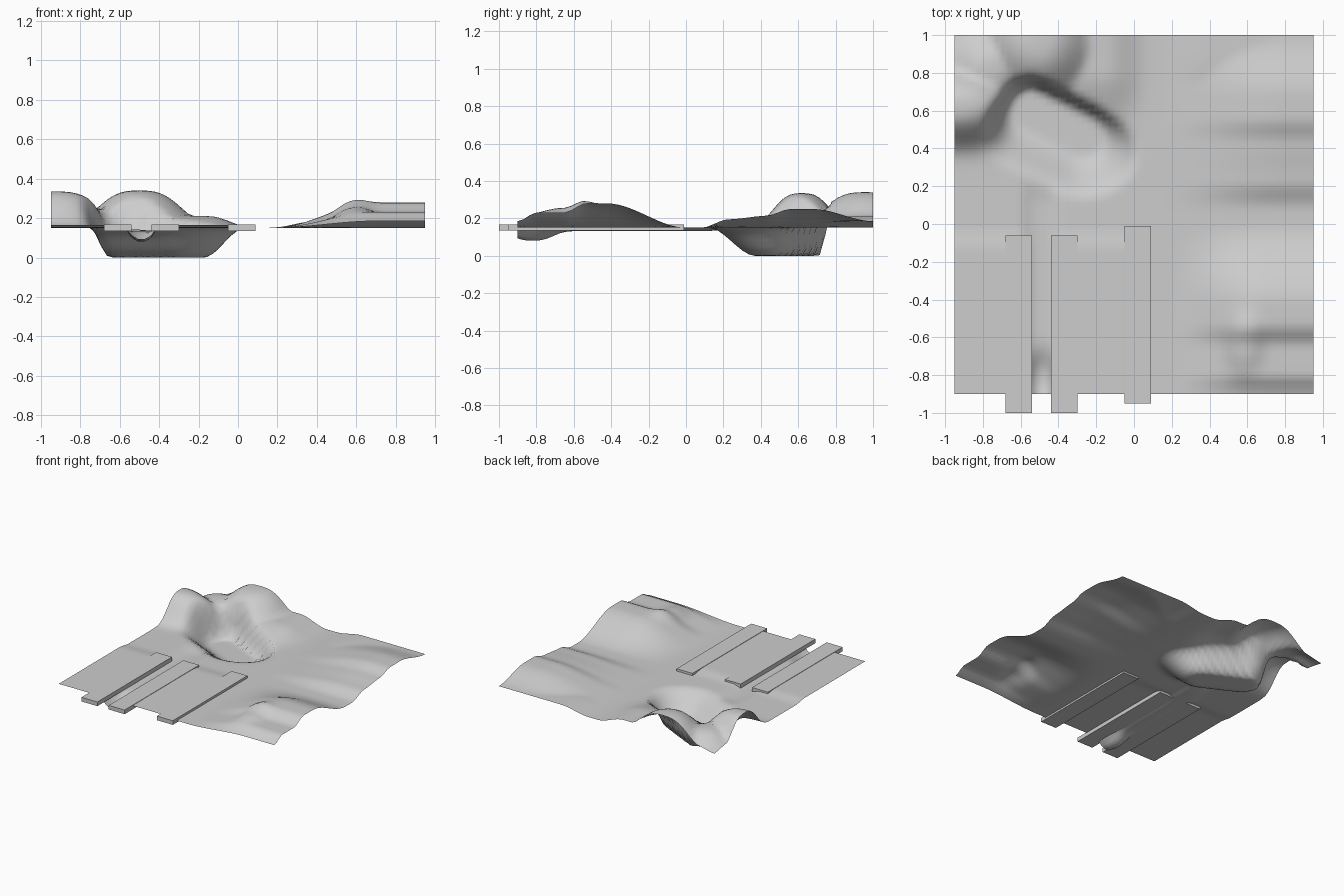
import bpy, bmesh, math
from mathutils import Vector

cube = bpy.data.objects.get("Cube")
if cube:
    bpy.data.objects.remove(cube)

GROUND = 0.15
CELLS = 60

grey = bpy.data.materials.new("plain grey")
grey.use_nodes = True
grey.diffuse_color = (0.61, 0.61, 0.61, 1)
grey.node_tree.nodes["Principled BSDF"].inputs["Base Color"].default_value = (0.61, 0.61, 0.61, 1)


def ramp(a, b, t):
    t = min(max((t - a) / (b - a), 0), 1)
    return t * t * (3 - 2 * t)


def mound(x, y, cx, cy, rx, ry, height):
    """Flat-topped hill that fades out past its radii."""
    r2 = ((x - cx) / rx) ** 2 + ((y - cy) / ry) ** 2
    return height * math.exp(-r2 ** 1.5)


def pit_amount(x, y):
    """1 on the pit floor, 0 outside; steep to the back, gentle to the front."""
    p, a, b = Vector((x, y)), Vector((-0.55, 0.61)), Vector((-0.27, 0.47))
    t = min(max((p - a).dot(b - a) / (b - a).length_squared, 0), 1)
    off = p - a.lerp(b, t)
    gentle = ramp(-0.7, 0.9, off.normalized().dot(Vector((0.2, -0.98)))) if off.length else 0
    return 1 - ramp(0.1, 0.18 + 0.17 * gentle, off.length)


def height(x, y):
    # two steep hills around the pit, with a low shoulder along the back
    peaks = max(mound(x, y, -0.5, 0.96, 0.25, 0.27, 0.19),
                mound(x, y, -0.93, 0.62, 0.29, 0.18, 0.185),
                mound(x, y, -0.76, 0.82, 0.18, 0.18, 0.1))
    shoulder = 0.06 * ramp(0.08, -0.15, x) * ramp(0.5, 0.8, y) * ramp(-0.95, -0.6, x)
    # stepped slopes at the back right
    terrace = 0.45 * ramp(0.08, 0.23, y) + 0.2 * ramp(0.22, 0.45, y) + 0.35 * ramp(0.43, 0.56, y)
    terrace *= 1 - 0.65 * ramp(0.68, 1.0, y)
    back = 0.1 * terrace * ramp(0.12, 0.8, x)
    back_edge = 0.035 * ramp(0.4, 0.9, y) * ramp(0.16, 0.4, x)
    # rolling hill at the front right
    swell = 0.035 + 0.045 * ramp(-0.9, -0.8, y) + 0.05 * ramp(-0.65, -0.53, y)
    front = swell * ramp(0.0, -0.42, y) * ramp(0.18, 0.7, x)
    front += mound(x, y, 0.58, -0.63, 0.09, 0.15, 0.035)
    # level ground raised flush with the strips, and a trough between two of them
    flush = 0.0155 * ramp(-0.02, -0.14, y) * ramp(0.06, -0.02, x)
    trough = ramp(-0.6, -0.53, x) * ramp(-0.38, -0.45, x) * ramp(0.3, 0.1, y)
    z = GROUND + max(peaks, shoulder) + max(back, back_edge) + front
    z += flush * (1 - trough) - 0.018 * trough
    # small ditch at the front end of the trough
    z -= mound(x, y, -0.49, -0.82, 0.065, 0.13, 0.052)
    return z * (1 - pit_amount(x, y))


def finish(name, bm):
    mesh = bpy.data.meshes.new(name)
    bm.to_mesh(mesh)
    bm.free()
    mesh.materials.append(grey)
    obj = bpy.data.objects.new(name, mesh)
    bpy.context.collection.objects.link(obj)
    return obj


# Terrain sheet
bm = bmesh.new()
bmesh.ops.create_grid(bm, x_segments=CELLS, y_segments=CELLS, size=0.95)
for v in bm.verts:
    v.co.y += 0.05
    v.co.z = height(v.co.x, v.co.y)
terrain = finish("terrain", bm)
for poly in terrain.data.polygons:
    poly.use_smooth = True

# Flat strips laid into the ground
for name, x, y in (("outer_strip", -0.61, -0.53), ("middle_strip", -0.37, -0.53),
                   ("inner_strip", 0.02, -0.48)):
    bm = bmesh.new()
    bmesh.ops.create_cube(bm, size=1)
    bmesh.ops.scale(bm, vec=(0.14, 0.94, 0.033), verts=bm.verts)
    bmesh.ops.translate(bm, vec=(x, y, 0.152), verts=bm.verts)
    finish(name, bm)
